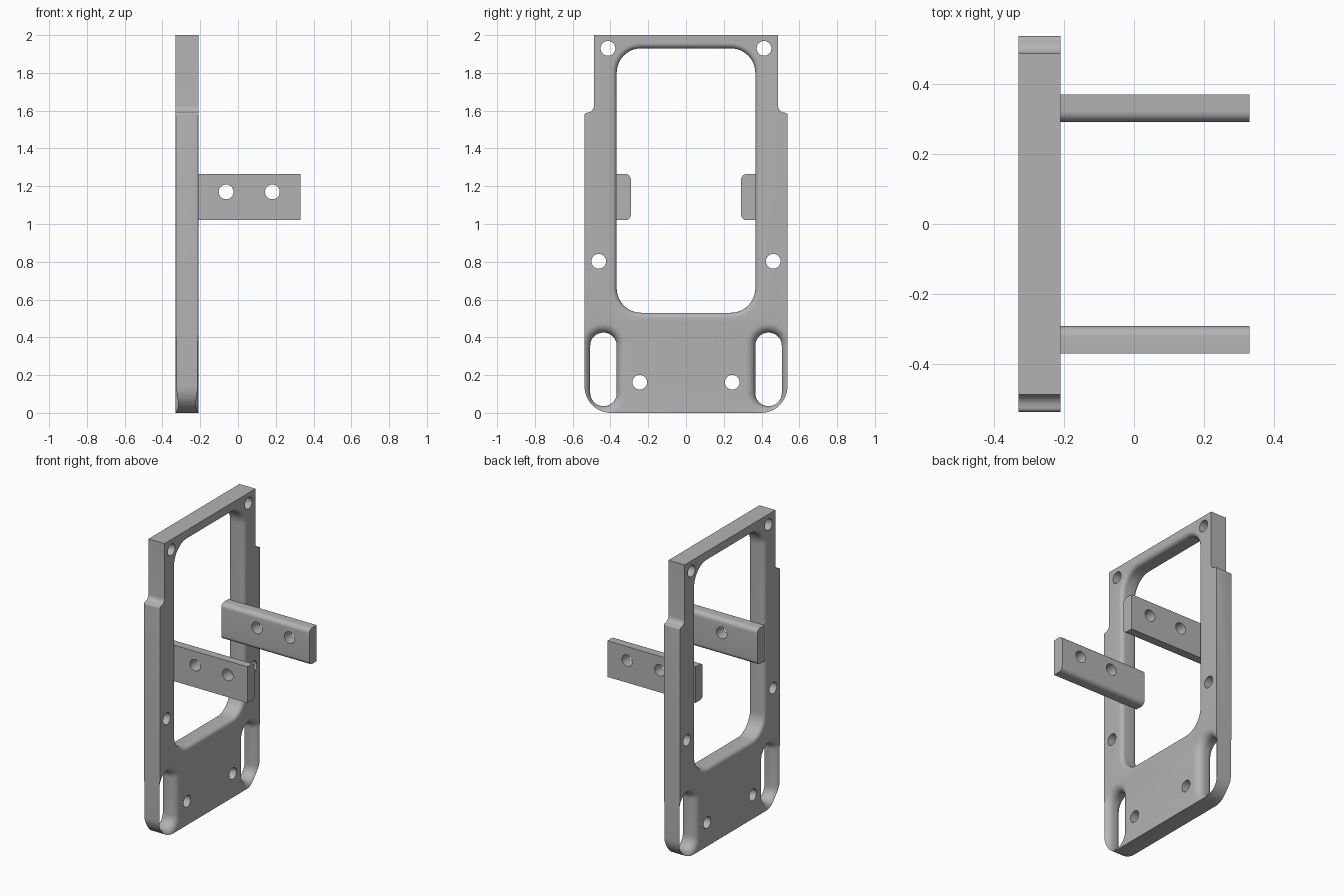
import bpy, bmesh
from math import sin, cos, pi

if "Cube" in bpy.data.objects:
    bpy.data.objects.remove(bpy.data.objects["Cube"])

X0, X1 = -0.33, -0.21          # back and front face of the frame plate

grey = bpy.data.materials.new("light_grey")
grey.use_nodes = True
grey.diffuse_color = (0.45, 0.45, 0.45, 1)
grey.node_tree.nodes["Principled BSDF"].inputs["Base Color"].default_value = (0.45, 0.45, 0.45, 1)


def arc(cy, cz, r, start, end, n=12):
    return [(cy + r * cos(start + (end - start) * i / n),
             cz + r * sin(start + (end - start) * i / n)) for i in range(n + 1)]


def rounded_rect(y0, y1, z0, z1, r):
    return (arc(y1 - r, z1 - r, r, 0, pi / 2) + arc(y0 + r, z1 - r, r, pi / 2, pi)
            + arc(y0 + r, z0 + r, r, pi, 1.5 * pi) + arc(y1 - r, z0 + r, r, 1.5 * pi, 2 * pi))


def loft(name, rings, axis="x", edge_round=None):
    """Skin a stack of (position, outline) rings and cap both ends."""
    bm = bmesh.new()
    rows = [[bm.verts.new((p, a, b) if axis == "x" else (a, p, b)) for a, b in ring]
            for p, ring in rings]
    for low, high in zip(rows, rows[1:]):
        for i in range(len(low)):
            j = (i + 1) % len(low)
            bm.faces.new((low[i], low[j], high[j], high[i]))
    bm.faces.new(rows[0][::-1])
    bm.faces.new(rows[-1])
    bmesh.ops.remove_doubles(bm, verts=bm.verts, dist=1e-5)
    bmesh.ops.recalc_face_normals(bm, faces=bm.faces)
    if edge_round:
        edges = [e for e in bm.edges if edge_round(*e.verts)]
        bmesh.ops.bevel(bm, geom=edges, offset=0.012, segments=3, profile=0.5,
                        affect="EDGES", clamp_overlap=True)
    mesh = bpy.data.meshes.new(name)
    bm.to_mesh(mesh)
    bm.free()
    mesh.materials.append(grey)
    ob = bpy.data.objects.new(name, mesh)
    bpy.context.collection.objects.link(ob)
    return ob


def window_cutter(y0, y1, z0, z1, r, f):
    """Rounded window whose rims flare outward with a fillet of radius f."""
    steps = [(f * (1 - sin(t)), f * (1 - cos(t))) for t in (pi / 2 * i / 8 for i in range(9))]
    levels = [(X0 - 0.05, f)] + [(X0 + s, d) for s, d in reversed(steps)]
    levels += [(X1 - s, d) for s, d in steps] + [(X1 + 0.05, f)]
    return loft("window_cutter", [(x, rounded_rect(y0 - d, y1 + d, z0 - d, z1 + d, r + d))
                                  for x, d in levels])


def hole_cutter(a, b, start, end, axis="x"):
    ring = arc(a, b, 0.039, 0, 2 * pi, 32)[:-1]
    return loft("hole_cutter", [(start, ring), (end, ring)], axis)


def cut(ob, cutters):
    bpy.context.view_layer.objects.active = ob
    for c in cutters:
        c.hide_render = True
        mod = ob.modifiers.new("cut", "BOOLEAN")
        mod.operation, mod.solver, mod.object = "DIFFERENCE", "EXACT", c
        bpy.ops.object.modifier_apply(modifier=mod.name)
        bpy.data.objects.remove(c)


def smooth(ob):
    bpy.ops.object.select_all(action="DESELECT")
    ob.select_set(True)
    bpy.context.view_layer.objects.active = ob
    bpy.ops.object.shade_smooth_by_angle(angle=0.5)


# Frame plate: rounded foot corners, shoulders, narrower head
half = arc(0.397, 0.14, 0.14, -pi / 2, 0, 14)
half += arc(0.525, 1.577, 0.012, 0, pi / 2, 4)
half += arc(0.525, 1.627, 0.038, 1.5 * pi, pi, 8)
half += [(0.487, 2.0)]
outline = half + [(-y, z) for y, z in reversed(half)]
frame = loft("frame_plate", [(X0, outline), (X1, outline)],
             edge_round=lambda a, b: abs(a.co.x - b.co.x) < 1e-4
             and max(a.co.z, b.co.z) < 1.58)

# Large opening, side slots and screw holes
cutters = [window_cutter(-0.367, 0.367, 0.53, 1.93, 0.13, 0.028)]
for s in (-1, 1):
    y0, y1 = sorted((s * 0.367, s * 0.507))
    cutters.append(window_cutter(y0, y1, 0.036, 0.425, 0.069, 0.05))
    for y, z in ((0.413, 1.93), (0.462, 0.803), (0.245, 0.162)):
        cutters.append(hole_cutter(s * y, z, X0 - 0.05, X1 + 0.05))
cut(frame, cutters)
smooth(frame)

# Mounting arms: flat bars with rounded inner edges and two cross holes
Z0, Z1, R = 1.02, 1.265, 0.03
for side, s in (("left", -1), ("right", 1)):
    profile = [(0.37, Z0), (0.37, Z1)]
    profile += arc(0.292 + R, Z1 - R, R, pi / 2, pi, 8)
    profile += arc(0.292 + R, Z0 + R, R, pi, 1.5 * pi, 8)
    profile = [(s * y, z) for y, z in profile]
    arm = loft(side + "_arm", [(X0, profile), (0.33, profile)])
    cut(arm, [hole_cutter(x, 1.17, s * 0.25, s * 0.42, "y") for x in (-0.063, 0.182)])
    smooth(arm)
